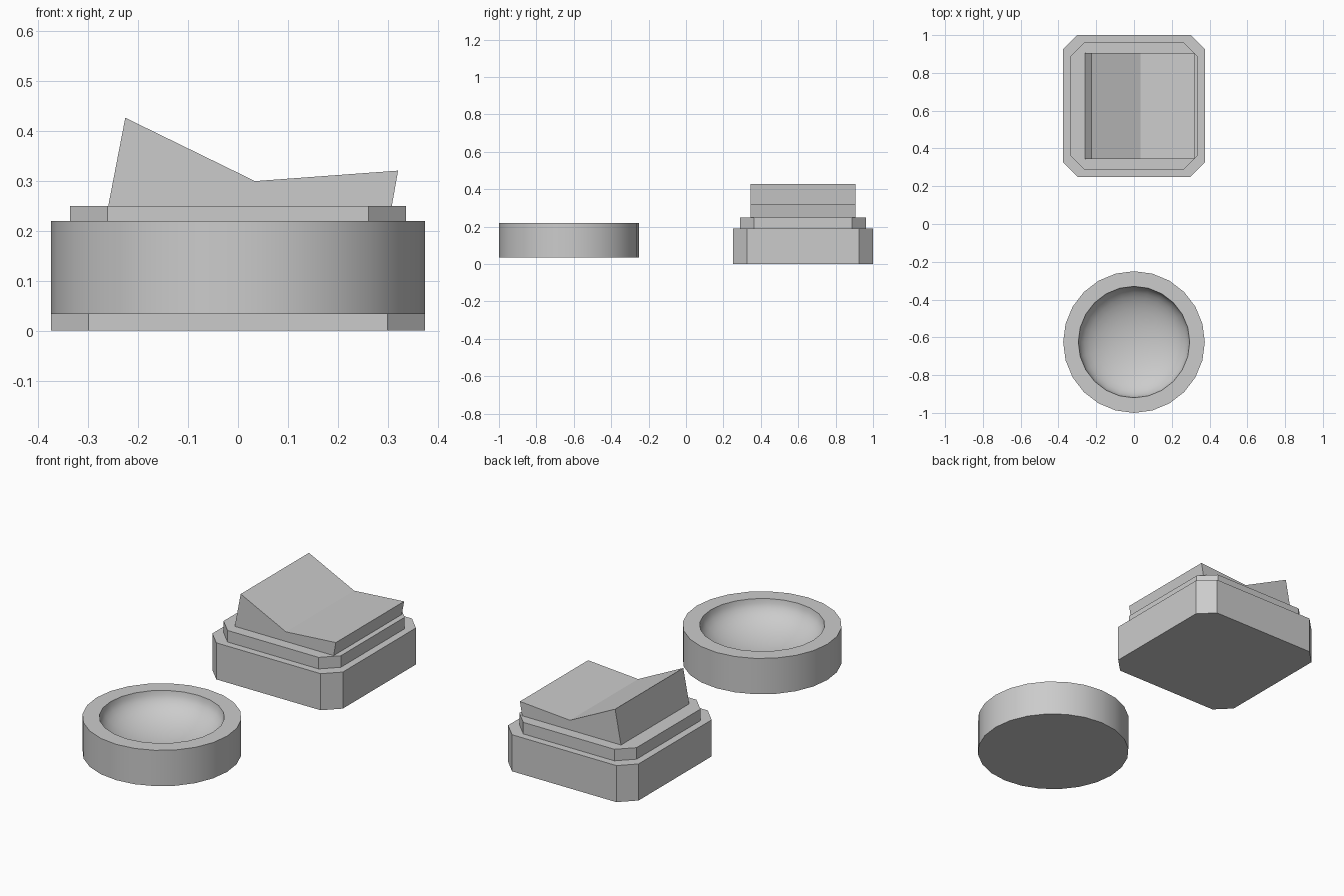
import bpy
import bmesh
import math

if "Cube" in bpy.data.objects:
    bpy.data.objects.remove(bpy.data.objects["Cube"])


def make_object(name, verts, faces):
    mesh = bpy.data.meshes.new(name)
    mesh.from_pydata(verts, [], faces)
    bm = bmesh.new()
    bm.from_mesh(mesh)
    bmesh.ops.recalc_face_normals(bm, faces=bm.faces)
    bm.to_mesh(mesh)
    bm.free()
    obj = bpy.data.objects.new(name, mesh)
    bpy.context.collection.objects.link(obj)
    return obj


def prism(name, low, high):
    """Closed prism between two matching outlines."""
    n = len(low)
    sides = [(i, (i + 1) % n, n + (i + 1) % n, n + i) for i in range(n)]
    caps = [tuple(range(n)), tuple(range(n, 2 * n))]
    return make_object(name, low + high, sides + caps)


def chamfered_block(name, half, cut, cy, z0, z1):
    h, c = half, half - cut
    outline = [(c, -h), (h, -c), (h, c), (c, h), (-c, h), (-h, c), (-h, -c), (-c, -h)]
    return prism(name, [(x, cy + y, z0) for x, y in outline],
                 [(x, cy + y, z1) for x, y in outline])


# Switch housing: two stacked blocks with cut corners
SWITCH_Y = 0.625
chamfered_block("switch_base", 0.375, 0.075, SWITCH_Y, 0.0, 0.19)
chamfered_block("switch_collar", 0.337, 0.075, SWITCH_Y, 0.19, 0.25)

# Tilted rocker, a bent profile extruded along y
profile = [(-0.266, 0.22), (0.303, 0.22), (0.321, 0.321), (0.034, 0.30), (-0.226, 0.427)]
prism("switch_rocker", [(x, SWITCH_Y - 0.28, z) for x, z in profile],
      [(x, SWITCH_Y + 0.28, z) for x, z in profile])

# Round dish: a lathed wall, flat rim and hollow bowl
SIDES, RINGS = 24, 10
DISH_Y, BOTTOM, TOP, DEPTH, BOWL_R = -0.625, 0.034, 0.22, 0.14, 0.295
rings = [(0.375, BOTTOM), (0.375, TOP)]
for k in range(RINGS):
    a = k / RINGS * math.pi / 2
    rings.append((BOWL_R * math.cos(a), TOP - DEPTH * math.sin(a)))

verts = []
for r, z in rings:
    for i in range(SIDES):
        t = 2 * math.pi * i / SIDES
        verts.append((r * math.cos(t), DISH_Y + r * math.sin(t), z))
faces = [tuple(range(SIDES))]
for k in range(len(rings) - 1):
    for i in range(SIDES):
        j = (i + 1) % SIDES
        faces.append((k * SIDES + i, k * SIDES + j, (k + 1) * SIDES + j, (k + 1) * SIDES + i))
centre = len(verts)
verts.append((0, DISH_Y, TOP - DEPTH))
last = (len(rings) - 1) * SIDES
faces += [(last + i, last + (i + 1) % SIDES, centre) for i in range(SIDES)]
dish = make_object("round_dish", verts, faces)

# Smooth wall and bowl, sharp rim edges
bpy.ops.object.select_all(action='DESELECT')
dish.select_set(True)
bpy.context.view_layer.objects.active = dish
bpy.ops.object.shade_smooth_by_angle(angle=math.radians(35))
